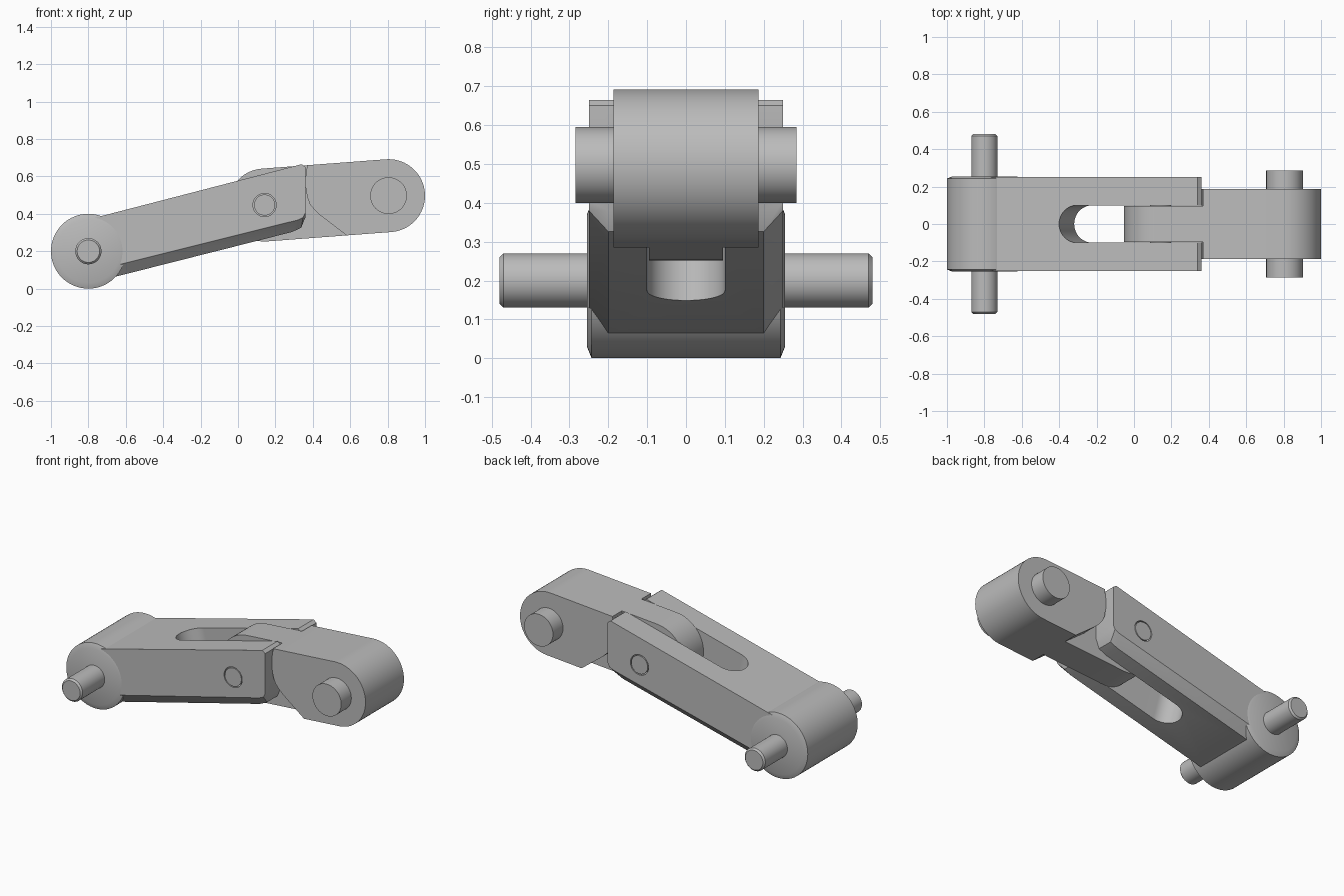
import bpy, bmesh
from math import sin, cos, pi, atan2

cube = bpy.data.objects.get("Cube")
if cube:
    bpy.data.objects.remove(cube)

steel = bpy.data.materials.new("grey_steel")
steel.use_nodes = True
GREY = (0.5, 0.5, 0.5, 1)
steel.diffuse_color = GREY
steel.node_tree.nodes["Principled BSDF"].inputs["Base Color"].default_value = GREY


def arc(cx, cz, r, start, end, n):
    return [(cx + r * cos(start + (end - start) * i / n),
             cz + r * sin(start + (end - start) * i / n)) for i in range(n + 1)]


def circle(cx, cz, r, n=64):
    return arc(cx, cz, r, 0, 2 * pi, n)[:-1]


def loft(name, sections):
    """Solid through equal-length side profiles, each given as (y, [(x, z), ...])."""
    bm = bmesh.new()
    rings = [[bm.verts.new((x, y, z)) for x, z in pts] for y, pts in sections]
    n = len(rings[0])
    for a, b in zip(rings, rings[1:]):
        for i in range(n):
            j = (i + 1) % n
            bm.faces.new((a[i], a[j], b[j], b[i]))
    bm.faces.new(rings[0])
    bm.faces.new(rings[-1])
    bmesh.ops.recalc_face_normals(bm, faces=bm.faces)
    mesh = bpy.data.meshes.new(name)
    bm.to_mesh(mesh)
    bm.free()
    mesh.materials.append(steel)
    obj = bpy.data.objects.new(name, mesh)
    bpy.context.collection.objects.link(obj)
    return obj


def prism(name, pts, y0, y1):
    return loft(name, [(y0, pts), (y1, pts)])


def rod(name, cx, cz, r, half, bevel_y=0.0, bevel_r=0.0):
    """Round bar along y, optionally with chamfered ends."""
    full, small = circle(cx, cz, r), circle(cx, cz, r - bevel_r)
    if not bevel_y:
        return prism(name, full, -half, half)
    return loft(name, [(-half, small), (bevel_y - half, full),
                       (half - bevel_y, full), (half, small)])


def cut(obj, cutter):
    cutter.hide_render = True
    mod = obj.modifiers.new("cut", 'BOOLEAN')
    mod.operation, mod.solver, mod.object = 'DIFFERENCE', 'EXACT', cutter
    bpy.context.view_layer.objects.active = obj
    bpy.ops.object.modifier_apply(modifier=mod.name)
    bpy.data.objects.remove(cutter)


# Forked arm, lower side edges chamfered
outer = [(-0.8, 0.37), (-0.8, 0.115), (-0.69, 0.115), (0.32, 0.367),
         (0.348, 0.38), (0.36, 0.405), (0.36, 0.65), (0.34, 0.665)]
inner = [(-0.8, 0.37), (-0.8, 0.056), (-0.69, 0.055), (0.29, 0.303),
         (0.338, 0.326), (0.36, 0.38), (0.36, 0.65), (0.34, 0.665)]
arm = loft("forked_arm", [(-0.25, outer), (-0.2, inner), (0.2, inner), (0.25, outer)])

# Round-ended slot, square to the slope of the arm
slope = atan2(0.25, 1)
stadium = arc(0.1, 0, 0.1, pi / 2, 3 * pi / 2, 32) + [(1.2, -0.1), (1.2, 0.1)]
slot = prism("slot_cutter", stadium, -0.5, 0.5)
slot.rotation_euler = (pi / 2, -slope, 0)
slot.rotation_mode = 'XYZ'
for v in slot.data.vertices:
    x, y, z = v.co
    v.co = (x, z, y)
slot.data.flip_normals()
slot.rotation_euler = (0, -slope, 0)
slot.location = (-0.36, 0, 0.31)
bpy.context.view_layer.update()
cut(arm, slot)

# Hinge hole and flush pin
PX, PZ = 0.142, 0.447
cut(arm, rod("hole_cutter", PX, PZ, 0.062, 0.5))
pin = rod("hinge_pin", PX, PZ, 0.056, 0.25)

# Barrel and its shaft at the low end
barrel = rod("arm_barrel", -0.8, 0.2, 0.2, 0.255, 0.012, 0.03)
shaft = rod("barrel_shaft", -0.8, 0.2, 0.07, 0.48, 0.01, 0.01)

# Link with a narrow tongue inside the fork
EX, EZ, R = 0.805, 0.497, 0.195
tilt = atan2(EZ - PZ, EX - PX)
hull = (arc(PX, PZ, R, tilt + pi / 2, tilt + 3 * pi / 2, 36)
        + arc(EX, EZ, R, tilt - pi / 2, tilt + pi / 2, 36))
link = prism("tongue_link", hull, -0.187, 0.187)
shoulder = [(-0.3, 0.9), (0.375, 0.9), (0.37, 0.66), (0.362, 0.6), (0.362, 0.54),
            (0.37, 0.49), (0.385, 0.45), (0.41, 0.42), (0.44, 0.392),
            (0.58, 0.285), (0.68, 0.2), (-0.3, 0.2)]
for side in (-1, 1):
    cut(link, prism("shoulder_cutter", shoulder, *sorted((side * 0.095, side * 0.3))))

# Pin at the high end
end_pin = rod("end_pin", EX, EZ, 0.098, 0.285)

# Smooth rounds, crisp edges
bpy.ops.object.select_all(action='DESELECT')
for obj in (arm, pin, barrel, shaft, link, end_pin):
    obj.select_set(True)
bpy.context.view_layer.objects.active = arm
bpy.ops.object.shade_smooth_by_angle(angle=pi / 6)
